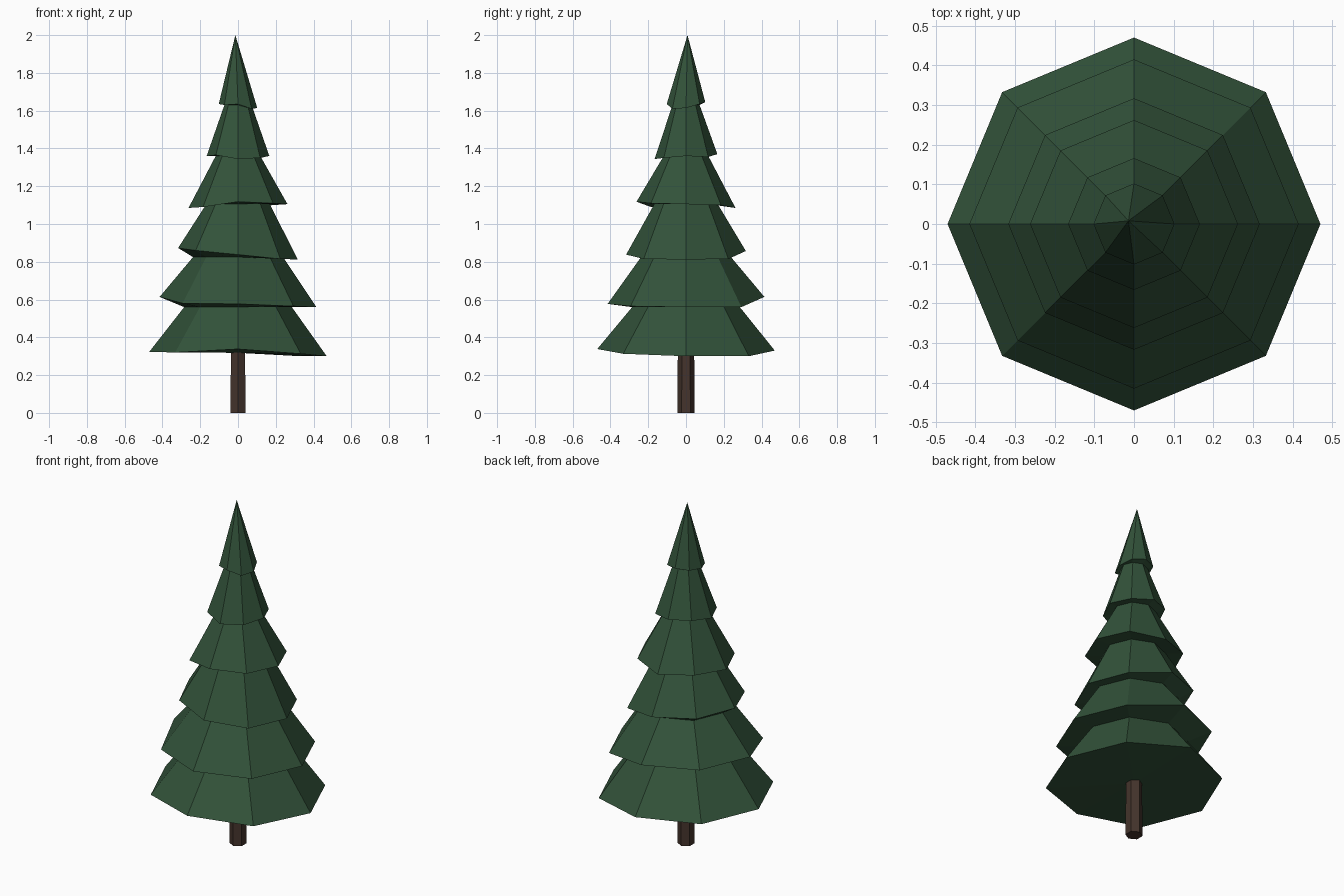
import bpy, bmesh
from math import sin, cos, tau

if "Cube" in bpy.data.objects:
    bpy.data.objects.remove(bpy.data.objects["Cube"], do_unlink=True)


def make_material(name, color):
    mat = bpy.data.materials.new(name)
    mat.use_nodes = True
    mat.diffuse_color = (*color, 1)
    mat.node_tree.nodes["Principled BSDF"].inputs["Base Color"].default_value = (*color, 1)
    return mat


def add_ring(bm, radius, heights, turn=0.0):
    """Ring of corners, one for each height, counted from +x."""
    n = len(heights)
    return [bm.verts.new((radius * cos(tau * i / n + turn), radius * sin(tau * i / n + turn), z))
            for i, z in enumerate(heights)]


def bridge(bm, low, high):
    n = len(low)
    for i in range(n):
        j = (i + 1) % n
        bm.faces.new((low[i], low[j], high[j], high[i]))


def finish(bm, name, mat):
    bmesh.ops.recalc_face_normals(bm, faces=bm.faces)
    mesh = bpy.data.meshes.new(name)
    bm.to_mesh(mesh)
    bm.free()
    mesh.materials.append(mat)
    obj = bpy.data.objects.new(name, mesh)
    bpy.context.collection.objects.link(obj)
    return obj


needle_green = make_material("needle green", (0.032, 0.085, 0.042))
bark_brown = make_material("bark brown", (0.058, 0.034, 0.025))

# Branch tiers: rim radius, uneven rim heights, then neck radius and height
tiers = [
    (0.47, (.30, .30, .33, .325, .323, .32, .338, .313), 0.285, 0.56),
    (0.415, (.56, .56, .614, .615, .614, .58, .577, .565), 0.238, 0.825),
    (0.317, (.812, .815, .857, .87, .873, .86, .838, .815), 0.168, 1.105),
    (0.262, (1.105, 1.10, 1.085, 1.10, 1.085, 1.09, 1.118, 1.11), 0.118, 1.36),
    (0.166, (1.36, 1.355, 1.37, 1.375, 1.36, 1.365, 1.344, 1.35), 0.072, 1.63),
    (0.102, (1.614, 1.635, 1.645, 1.64, 1.635, 1.63, 1.635, 1.61), None, None),
]

# Foliage: one zigzag skin from the closed underside to the tip
bm = bmesh.new()
previous = None
for rim_radius, rim_heights, neck_radius, neck_height in tiers:
    rim = add_ring(bm, rim_radius, rim_heights)
    if previous:
        bridge(bm, previous, rim)
    else:
        center = bm.verts.new((0, 0, 0.318))
        for i in range(8):
            bm.faces.new((center, rim[(i + 1) % 8], rim[i]))
    if neck_radius:
        previous = add_ring(bm, neck_radius, [neck_height] * 8)
        bridge(bm, rim, previous)
    else:
        tip = bm.verts.new((-0.014, 0.008, 2.0))
        for i in range(8):
            bm.faces.new((rim[i], rim[(i + 1) % 8], tip))
finish(bm, "foliage", needle_green)

# Trunk: six-sided post
bm = bmesh.new()
base = add_ring(bm, 0.046, [0.0] * 6, tau / 12)
top = add_ring(bm, 0.043, [0.36] * 6, tau / 12)
bridge(bm, base, top)
bm.faces.new(base)
bm.faces.new(top)
finish(bm, "trunk", bark_brown)
